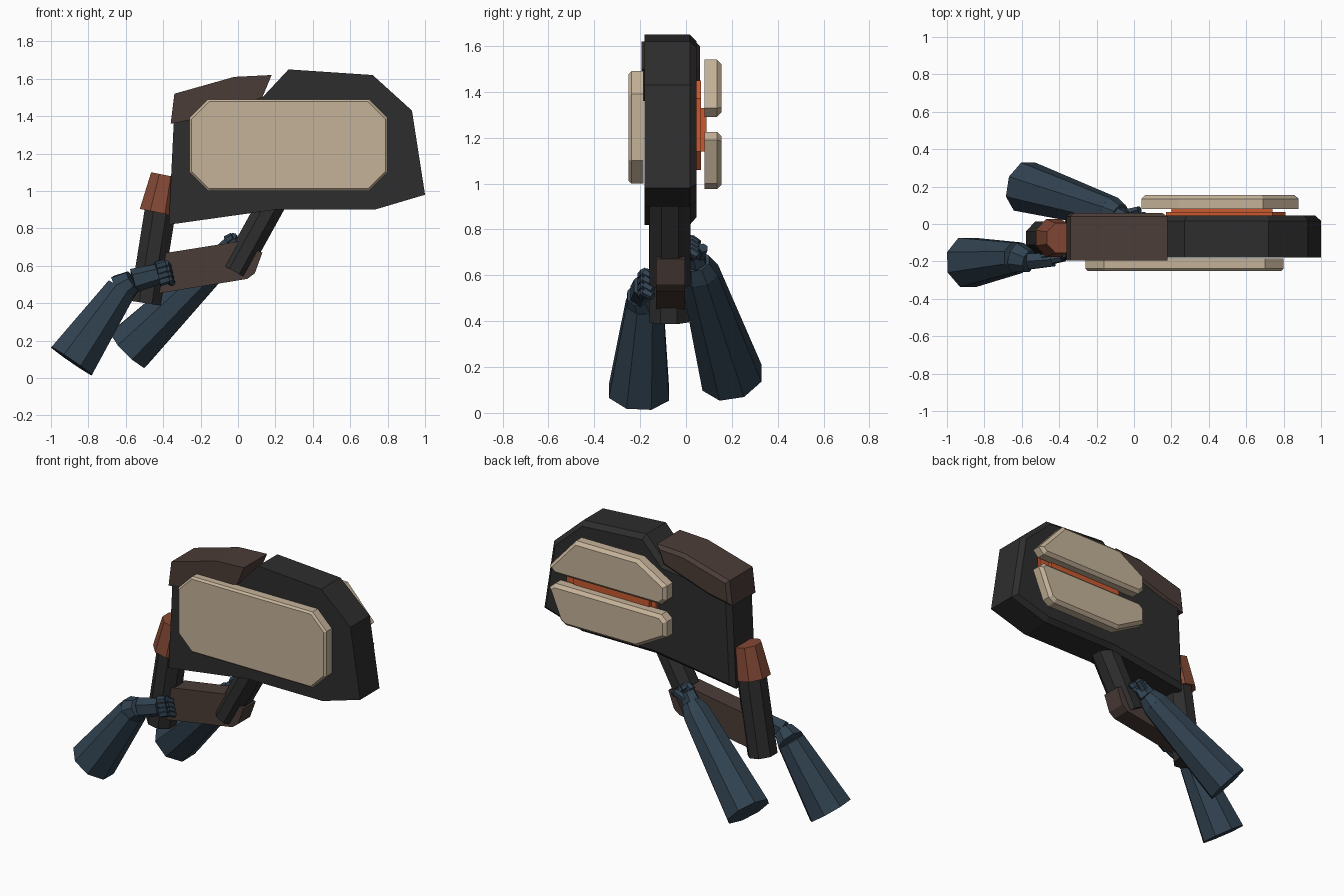
import bpy, bmesh
from mathutils import Vector, Matrix

cube = bpy.data.objects.get("Cube")
if cube:
    bpy.data.objects.remove(cube, do_unlink=True)


def material(name, r, g, b):
    m = bpy.data.materials.new(name)
    m.use_nodes = True
    m.diffuse_color = (r, g, b, 1)
    m.node_tree.nodes["Principled BSDF"].inputs["Base Color"].default_value = (r, g, b, 1)
    return m


charcoal = material("charcoal", .027, .027, .027)
tan = material("tan", .56, .45, .32)
brown = material("dark brown", .07, .046, .039)
rust = material("rust", .23, .068, .037)
orange = material("orange", .58, .1, .03)
blue = material("slate blue", .03, .054, .08)


def finish(bm, name, mat):
    bmesh.ops.recalc_face_normals(bm, faces=bm.faces)
    mesh = bpy.data.meshes.new(name)
    bm.to_mesh(mesh)
    bm.free()
    mesh.materials.append(mat)
    ob = bpy.data.objects.new(name, mesh)
    bpy.context.collection.objects.link(ob)
    return ob


def slab(name, mat, profile, y0, y1, chamfer=0):
    """Extrude an x-z profile from y0 to y1, chamfering the rim at y1."""
    bm = bmesh.new()
    start = bm.faces.new([bm.verts.new((x, y0, z)) for x, z in profile])
    ext = bmesh.ops.extrude_face_region(bm, geom=[start], use_keep_orig=True)["geom"]
    bmesh.ops.translate(bm, vec=(0, y1 - y0, 0),
                        verts=[v for v in ext if isinstance(v, bmesh.types.BMVert)])
    bmesh.ops.recalc_face_normals(bm, faces=bm.faces)
    if chamfer:
        rim = [e for e in bm.edges if all(abs(v.co.y - y1) < 1e-5 for v in e.verts)]
        bmesh.ops.bevel(bm, geom=rim, offset=chamfer, segments=1, affect='EDGES')
    return finish(bm, name, mat)


def tube(name, mat, a, b, ra, rb, depth=1, sides=8):
    """Tapered faceted tube from a to b; depth stretches it along y."""
    a, b = Vector(a), Vector(b)
    axis = (b - a).normalized()
    side = axis.cross(Vector((0, 1, 0))).normalized()
    across = axis.cross(side)
    bm = bmesh.new()
    bmesh.ops.create_cone(bm, cap_ends=True, segments=sides, radius1=ra,
                          radius2=rb, depth=(b - a).length)
    bmesh.ops.rotate(bm, verts=bm.verts, matrix=Matrix.Rotation(3.14159 / sides, 3, 'Z'))
    frame = Matrix((side, across * depth, axis)).transposed().to_4x4()
    bmesh.ops.transform(bm, matrix=Matrix.Translation((a + b) / 2) @ frame, verts=bm.verts)
    return finish(bm, name, mat)


# Main housing and top cover
slab("housing", charcoal, [(-.37, .82), (.2, .9), (.73, .9), (1, .98), (.93, 1.43),
     (.72, 1.62), (.27, 1.65), (.13, 1.5), (-.34, 1.44)], -.18, .045, .028)
slab("top_cover", brown, [(-.36, 1.36), (-.2, 1.39), (.13, 1.5), (.18, 1.62),
     (-.02, 1.61), (-.34, 1.52)], -.195, .06, .02)

# Front plate: rectangle with clipped corners
c = .1
slab("front_plate", tan, [(-.26, 1 + c), (-.26 + c, 1), (.8 - c, 1), (.8, 1 + c),
     (.8, 1.49 - c), (.8 - c, 1.49), (-.26 + c, 1.49), (-.26, 1.49 - c)], -.185, -.25, .012)

# Rear plates over a glowing insert
slab("upper_rear_plate", tan, [(.08, 1.29), (.84, 1.29), (.88, 1.33), (.69, 1.54),
     (.24, 1.54), (.04, 1.42), (.04, 1.33)], .08, .155, .02)
slab("lower_rear_plate", tan, [(.25, .975), (.76, .975), (.8, 1), (.88, 1.19),
     (.84, 1.225), (.08, 1.225), (.04, 1.19), (.04, 1.09)], .08, .155, .02)
slab("rear_insert", orange, [(.17, 1.06), (.74, 1.06), (.81, 1.14), (.81, 1.37),
     (.74, 1.45), (.17, 1.45)], .03, .065)
slab("rear_insert_core", orange, [(.2, 1.14), (.74, 1.14), (.74, 1.33), (.2, 1.33)], .05, .09)

# Grips, collar and the bar joining them
tube("rear_grip", charcoal, (-.495, -.075, .4), (-.415, -.075, .9), .09, .09, 1.05)
tube("rear_grip_collar", rust, (-.43, -.075, .885), (-.39, -.075, 1.085), .105, .082, 1.05)
tube("front_grip", charcoal, (-.02, -.07, .57), (.19, -.07, .95), .08, .08, 1.2)
slab("lower_bar", brown, [(-.44, .45), (.05, .53), (.09, .56), (.13, .67),
     (0, .73), (-.44, .66)], -.13, -.005)


def arm(side, cuff, wrist, palm, knuckle, spread, curl):
    """Forearm, palm, four curled fingers and a thumb."""
    palm, knuckle = Vector(palm), Vector(knuckle)
    spread, curl = Vector(spread), Vector(curl)
    tube(side + "_forearm", blue, cuff, wrist, .142, .088)
    tube(side + "_wrist", blue, wrist, palm, .088, .062)
    tube(side + "_palm", blue, palm, knuckle, .065, .055, .75, 6)
    for i in range(4):
        root = knuckle + spread * (i - 1.5)
        bend = root + curl
        tube(f"{side}_finger_{i}", blue, root, bend, .024, .022, 1, 6)
        tube(f"{side}_fingertip_{i}", blue, bend, bend + Vector((.02, .035, -.02)),
             .022, .018, 1, 6)
    tube(side + "_thumb", blue, palm, palm + Vector((.1, .03, .06)), .03, .022, 1, 6)


arm("right", (-.89, -.205, .09), (-.625, -.18, .475), (-.56, -.2, .52),
    (-.43, -.19, .555), (.006, 0, -.028), (.05, .01, .015))
arm("left", (-.585, .2, .155), (-.12, .06, .61), (-.07, .045, .66),
    (-.03, .03, .71), (.022, 0, -.018), (.035, -.01, .02))
